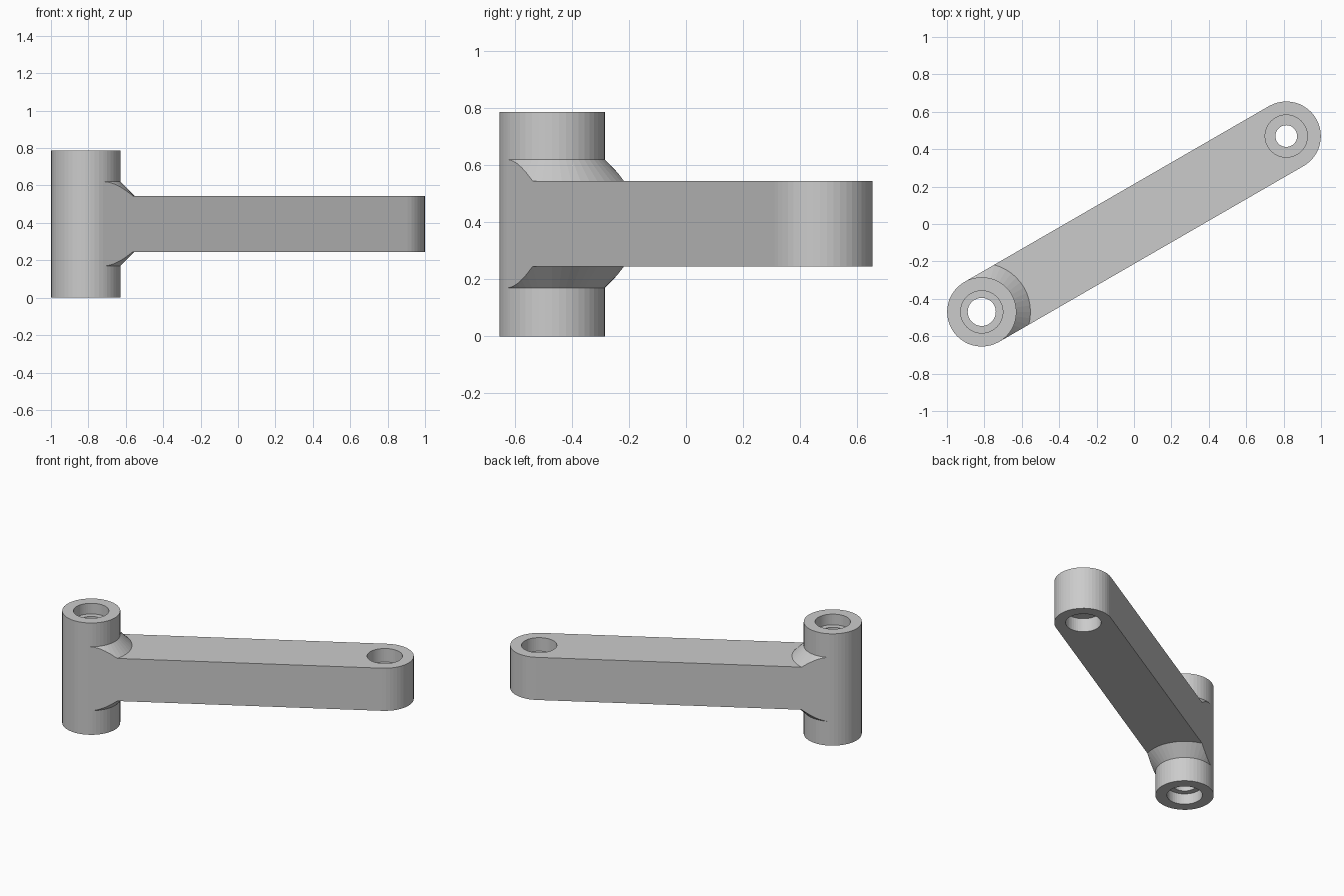
import bpy, bmesh, math

if "Cube" in bpy.data.objects:
    bpy.data.objects.remove(bpy.data.objects["Cube"])

ANGLE = math.radians(30)   # arm direction seen from above
HALF = 0.94                # half distance between the two bores
R = 0.185                  # boss and arm end radius
HEIGHT = 0.787
Z0, Z1 = 0.245, 0.545      # arm underside and top
N = 48

CX, CY = HALF * math.cos(ANGLE), HALF * math.sin(ANGLE)


def finish(name, bm):
    bmesh.ops.recalc_face_normals(bm, faces=bm.faces)
    mesh = bpy.data.meshes.new(name)
    bm.to_mesh(mesh)
    bm.free()
    ob = bpy.data.objects.new(name, mesh)
    bpy.context.collection.objects.link(ob)
    return ob


def lathe(name, profile, cx, cy):
    """Closed solid from (radius, z) points turned about a vertical axis."""
    bm = bmesh.new()
    rings = []
    for r, z in profile:
        rings.append([bm.verts.new((cx + r * math.cos(ANGLE + i * math.tau / N),
                                    cy + r * math.sin(ANGLE + i * math.tau / N), z))
                      for i in range(N)])
    for a, b in zip(rings, rings[1:]):
        for i in range(N):
            j = (i + 1) % N
            bm.faces.new((a[i], a[j], b[j], b[i]))
    bm.faces.new(rings[0])
    bm.faces.new(rings[-1])
    return finish(name, bm)


def boolean(target, tool, operation):
    tool.hide_render = True
    mod = target.modifiers.new(operation, 'BOOLEAN')
    mod.operation, mod.object, mod.solver = operation, tool, 'EXACT'
    bpy.context.view_layer.objects.active = target
    bpy.ops.object.modifier_apply(modifier=mod.name)
    bpy.data.objects.remove(tool)


# Full-height block with the rounded arm outline
bm = bmesh.new()
outline = []
for side in (1, -1):
    for i in range(N // 2 + 1):
        a = ANGLE + (0 if side > 0 else math.pi) - math.pi / 2 + i * math.tau / N
        outline.append(bm.verts.new((side * CX + R * math.cos(a), side * CY + R * math.sin(a), 0)))
base = bm.faces.new(outline)
top = bmesh.ops.extrude_face_region(bm, geom=[base])
bmesh.ops.translate(bm, vec=(0, 0, HEIGHT),
                    verts=[v for v in top["geom"] if isinstance(v, bmesh.types.BMVert)])
arm = finish("lever_arm", bm)

# Turned envelope: tall boss, conical collars and the wide arm slab
E, C = R + 0.0006, 0.075
boolean(arm, lathe("boss_envelope",
                   [(E, -0.1), (E, Z0 - C), (E + C, Z0), (3, Z0),
                    (3, Z1), (E + C, Z1), (E, Z1 + C), (E, HEIGHT + 0.1)],
                   -CX, -CY), 'INTERSECT')

# Through bores, counterbored from both faces
for name, s, bottom, upper, bore, depth in (("boss_bore", -1, 0, HEIGHT, 0.075, 0.075),
                                            ("end_bore", 1, Z0, Z1, 0.058, 0.095)):
    W = 0.113
    boolean(arm, lathe(name, [(W, bottom - 0.1), (W, bottom + depth), (bore, bottom + depth),
                              (bore, upper - depth), (W, upper - depth), (W, upper + 0.1)],
                       s * CX, s * CY), 'DIFFERENCE')
